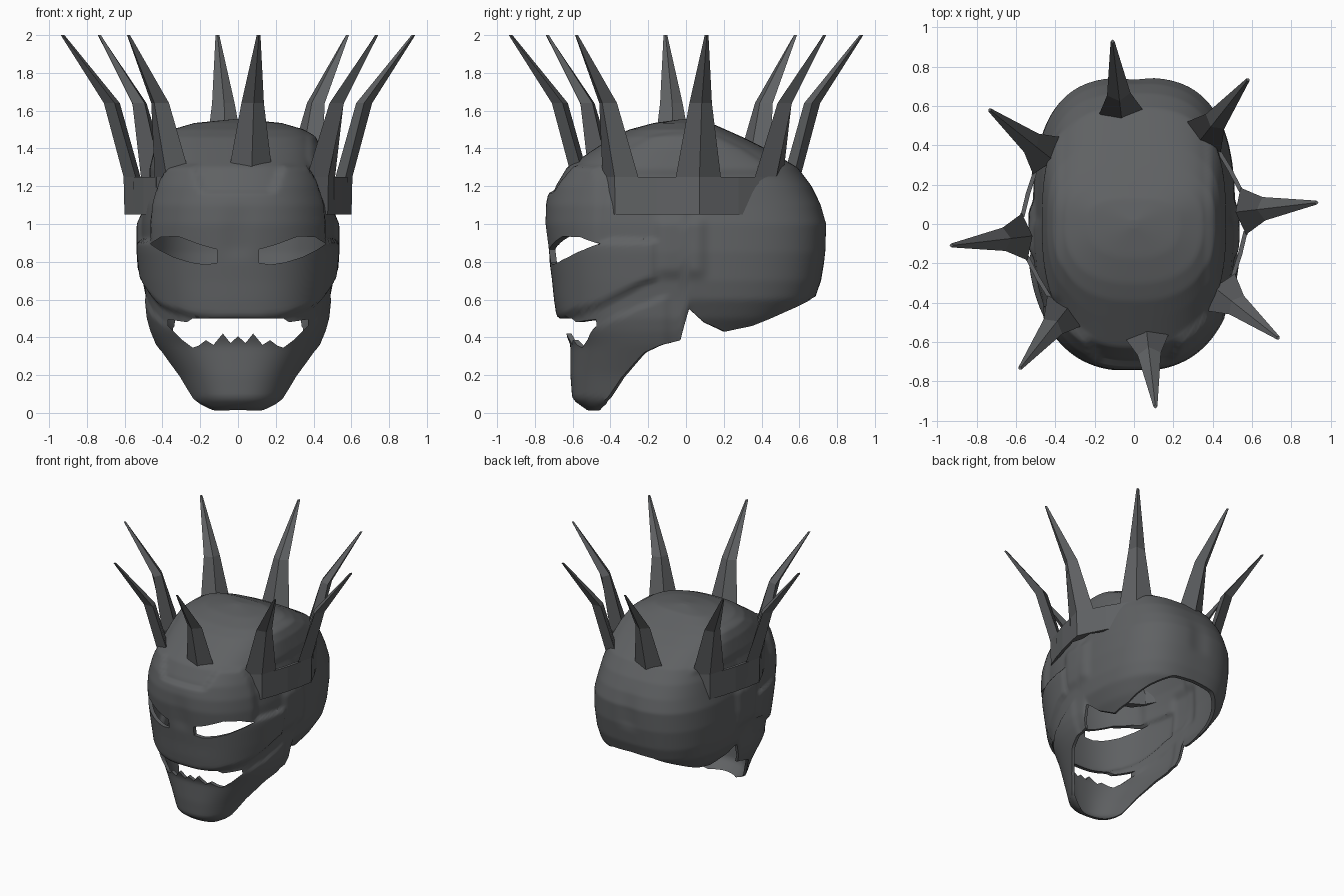
import bpy, bmesh, math
from mathutils import Vector

old = bpy.data.objects.get("Cube")
if old:
    bpy.data.objects.remove(old)

COLOR = (0.115, 0.12, 0.125, 1)
iron = bpy.data.materials.new("dark_iron")
iron.use_nodes = True
iron.diffuse_color = COLOR
shader = next(n for n in iron.node_tree.nodes if n.type == "BSDF_PRINCIPLED")
shader.inputs["Base Color"].default_value = COLOR
shader.inputs["Roughness"].default_value = 0.6


def make(name, bm):
    bmesh.ops.recalc_face_normals(bm, faces=bm.faces[:])
    mesh = bpy.data.meshes.new(name)
    bm.to_mesh(mesh)
    bm.free()
    mesh.materials.append(iron)
    obj = bpy.data.objects.new(name, mesh)
    bpy.context.scene.collection.objects.link(obj)
    return obj


def lerp(points, v, k=1):
    if v <= points[0][0]:
        return points[0][k]
    for a, b in zip(points, points[1:]):
        if v <= b[0]:
            return a[k] + (b[k] - a[k]) * (v - a[0]) / (b[0] - a[0])
    return points[-1][k]


def step(v, width=0.016):
    t = min(max(v / width + 0.5, 0), 1)
    return t * t * (3 - 2 * t)


# Skull levels: height, front half width, front depth, rear half width, rear depth
LEVELS = [
    (0.0, .23, .49, .25, .40), (.07, .28, .59, .25, .40), (.2, .335, .60, .28, .42),
    (.36, .425, .60, .32, .44), (.43, .455, .63, .37, .50), (.5, .475, .655, .43, .58),
    (.6, .485, .67, .485, .68), (.7, .50, .68, .505, .715), (.85, .515, .70, .515, .74),
    (1.0, .515, .72, .51, .745), (1.1, .505, .715, .49, .715), (1.2, .48, .69, .475, .665),
    (1.3, .455, .63, .455, .59), (1.4, .43, .48, .43, .42), (1.46, .40, .39, .40, .30),
    (1.5, .35, .30, .35, .21), (1.535, .23, .17, .23, .13), (1.555, .02, .02, .02, .02)]
# Lower rim: degrees from the front, height
RIM = [(0, .015), (15, .012), (24, .045), (30, .08), (42, .19), (61, .32), (73, .36),
       (86, .385), (92, .55), (103, .48), (120, .43), (135, .46), (150, .54), (165, .61),
       (180, .62)]
BROW_TOP = [(.18, 1.17), (.23, 1.31), (.36, 1.3), (.46, 1.15)]
BROW_LOW = [(.07, .8), (.12, .9)]
CHEEK_LOW = [(-.66, .5), (-.45, .57), (-.2, .7)]
JAW_TOP = [(-.45, .47), (-.1, .62)]
TOP = LEVELS[-1][0]


def armour(x, y, z):
    """Raised brow, cheek, jaw and temple plates."""
    brow = (step(lerp(BROW_TOP, abs(x)) - z) * step(z - lerp(BROW_LOW, abs(x)))
            * step(-.43 - y, .03))
    furrow = step(.06 - abs(x), .1) * step(1.06 - z, .2) * step(z - .84, .1)
    cheek = step(z - lerp(CHEEK_LOW, y)) * step(.91 - z) * step(-.16 - y, .03)
    jaw = step(lerp(JAW_TOP, y) - z) * step(-.1 - y, .05)
    ear = step(.12 - abs(y + .03), .08) * step(.15 - abs(z - .88), .08)
    temple = step(abs(x) - .37, .03) * step(z - 1.27, .06) * step(y + .38, .06)
    return (.029 * max(brow, cheek) - .01 * furrow + .012 * jaw + .022 * ear
            + .012 * temple)


def skull_point(angle, t):
    low = lerp(RIM, abs(math.degrees(angle)))
    z = low + (TOP - low) * math.sin(t * math.pi / 2)
    dx, dy = math.sin(angle), -math.cos(angle)
    rear = step(dy - .02, .12)
    a = lerp(LEVELS, z, 1) * (1 - rear) + lerp(LEVELS, z, 3) * rear
    b = lerp(LEVELS, z, 2 if dy < 0 else 4)
    n = 2.5 + .4 * rear
    r = (abs(dx / a) ** n + abs(dy / b) ** n) ** (-1 / n)
    r += armour(dx * r, dy * r, z)
    return Vector((dx * r, dy * r, z))


# Hollow skull, open underneath
COLS, ROWS = 180, 110
bm = bmesh.new()
outer, inner = [], []
for j in range(ROWS):
    t = j / ROWS
    ring = [skull_point((i / COLS * 2 - 1) * math.pi, t) for i in range(COLS)]
    outer.append([bm.verts.new(p) for p in ring])
    inner.append([bm.verts.new((p.x * .955, p.y * .955, p.z - .025 * t * t)) for p in ring])
for sheet, height in ((outer, TOP), (inner, TOP - .025)):
    apex = bm.verts.new((0, 0, height))
    for i in range(COLS):
        k = (i + 1) % COLS
        for j in range(ROWS - 1):
            bm.faces.new((sheet[j][i], sheet[j][k], sheet[j + 1][k], sheet[j + 1][i]))
        bm.faces.new((sheet[-1][i], sheet[-1][k], apex))
for i in range(COLS):
    k = (i + 1) % COLS
    bm.faces.new((outer[0][k], outer[0][i], inner[0][i], inner[0][k]))
soft = [v for row in outer[2:] + inner[2:] for v in row]
bmesh.ops.smooth_vert(bm, verts=soft, factor=.4, use_axis_x=True,
                      use_axis_y=True, use_axis_z=True)
skull = make("skull_mask", bm)


def cutter(name, outline):
    """Prism through the face, from an outline in x and z."""
    bm = bmesh.new()
    face = bm.faces.new([bm.verts.new((x, -1, z)) for x, z in outline])
    moved = bmesh.ops.extrude_face_region(bm, geom=[face])["geom"]
    bmesh.ops.translate(bm, vec=(0, .7, 0),
                        verts=[g for g in moved if isinstance(g, bmesh.types.BMVert)])
    bmesh.ops.triangulate(bm, faces=bm.faces[:])
    obj = make(name, bm)
    obj.hide_render = True
    return obj


# Eye slits and the mouth with its jagged lower teeth
EYE = [(.11, .795), (.11, .865), (.2, .89), (.32, .935), (.41, .93), (.465, .895),
       (.42, .865), (.34, .825), (.25, .797), (.17, .785)]
MOUTH = [(.24, .5), (.27, .48), (.37, .495), (.37, .46), (.3, .39), (.24, .345), (.21, .355),
         (.17, .385), (.13, .36), (.08, .42), (.04, .37)]


def flip(points):
    return [(-x, z) for x, z in reversed(points)]


cutters = [cutter("left_eye_cutter", EYE), cutter("right_eye_cutter", flip(EYE)),
           cutter("mouth_cutter", MOUTH + [(0, .405)] + flip(MOUTH))]
for c in cutters:
    mod = skull.modifiers.new(c.name, "BOOLEAN")
    mod.operation, mod.solver, mod.object = "DIFFERENCE", "EXACT", c
bpy.context.view_layer.update()
result = bpy.data.meshes.new_from_object(
    skull.evaluated_get(bpy.context.evaluated_depsgraph_get()))
skull.modifiers.clear()
skull.data = result
for c in cutters:
    bpy.data.objects.remove(c)

bpy.ops.object.select_all(action="DESELECT")
skull.select_set(True)
bpy.context.view_layer.objects.active = skull
bpy.ops.object.shade_smooth_by_angle(angle=math.radians(40))

# Crown: eight bent spikes joined by a band
# Spike rings: height, ridge radius, wing radius, inner radius, half width
SPIKE = [(1.05, .605, .565, .545, .125), (1.25, .61, .56, .52, .12),
         (1.64, .715, .665, .63, .06), (2.0, .945, .935, .925, .01)]
START = math.radians(6.7)


def polar(angle, radius, side, z):
    c, s = math.cos(angle), math.sin(angle)
    return (c * radius - s * side, s * radius + c * side, z)


def loft(bm, rings):
    rings = [[bm.verts.new(p) for p in ring] for ring in rings]
    n = len(rings[0])
    for low, high in zip(rings, rings[1:]):
        for i in range(n):
            bm.faces.new((low[i], low[(i + 1) % n], high[(i + 1) % n], high[i]))
    bm.faces.new(rings[0][::-1])
    bm.faces.new(rings[-1])


for n in range(8):
    a = START + n * math.pi / 4
    bm = bmesh.new()
    loft(bm, [[polar(a, ridge, 0, z), polar(a, wing, w, z),
               polar(a, back, 0, z), polar(a, wing, -w, z)]
              for z, ridge, wing, back, w in SPIKE])
    make(f"crown_spike_{n + 1}", bm)

    # Band section from this spike to the next
    bm = bmesh.new()
    b = a + math.pi / 4
    m = (a + b) / 2
    loft(bm, [[polar(a, .572, .1, z), polar(m, .572, 0, z), polar(b, .572, -.1, z),
               polar(b, .55, -.1, z), polar(m, .55, 0, z), polar(a, .55, .1, z)]
              for z in (1.05, 1.25)])
    make(f"crown_band_{n + 1}", bm)
